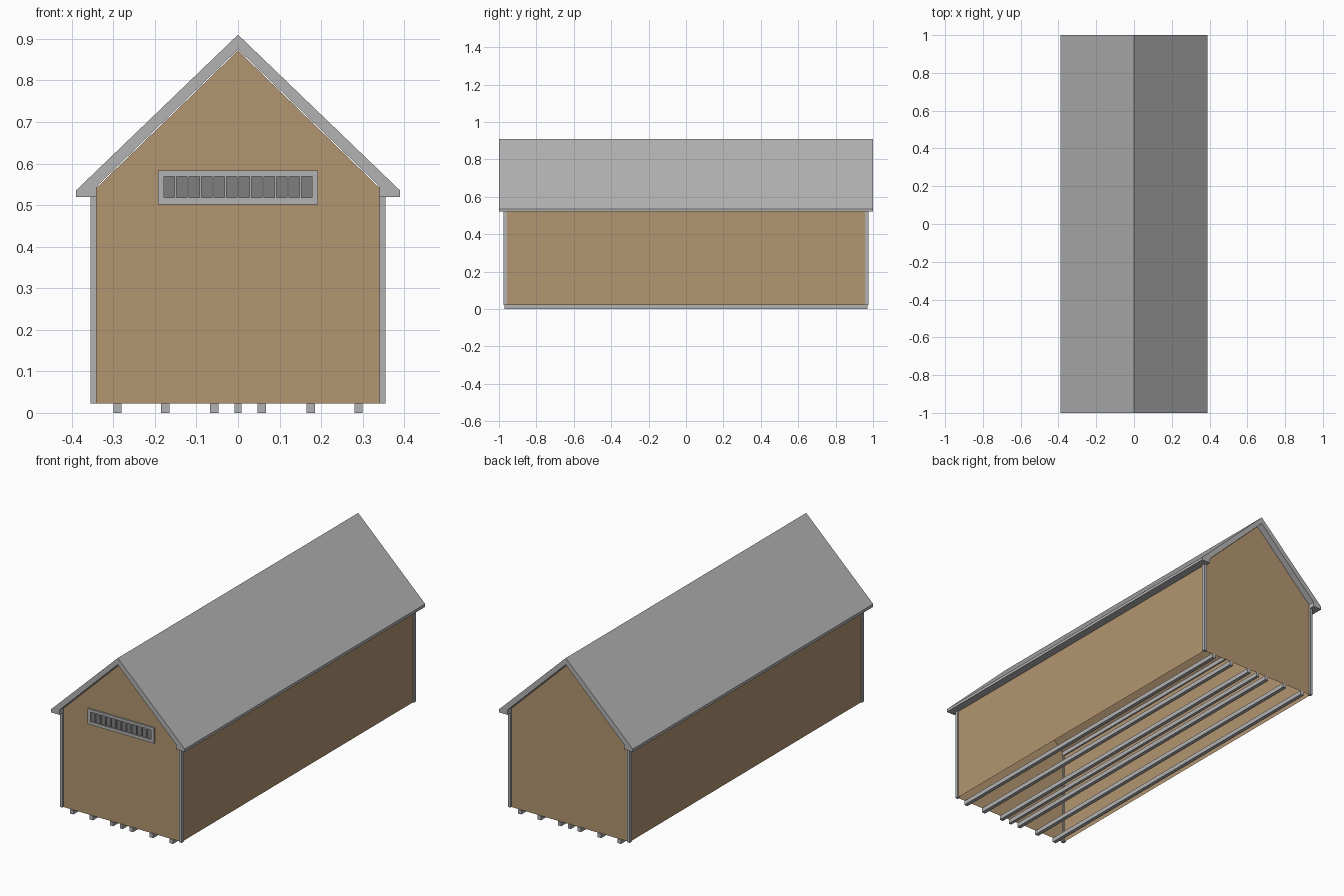
import bpy, bmesh

if "Cube" in bpy.data.objects:
    bpy.data.objects.remove(bpy.data.objects["Cube"])


def material(name, rgb):
    m = bpy.data.materials.new(name)
    m.diffuse_color = (*rgb, 1)
    m.use_nodes = True
    m.node_tree.nodes["Principled BSDF"].inputs["Base Color"].default_value = m.diffuse_color
    return m


GREY = material("light_grey", (0.45, 0.45, 0.45))
WOOD = material("tan_wood", (0.45, 0.30, 0.165))
DARK = material("dark_grey", (0.21, 0.21, 0.21))


def finish(name, bm, mat):
    bmesh.ops.recalc_face_normals(bm, faces=bm.faces)
    me = bpy.data.meshes.new(name)
    bm.to_mesh(me)
    bm.free()
    me.materials.append(mat)
    ob = bpy.data.objects.new(name, me)
    bpy.context.collection.objects.link(ob)
    return ob


def extrude_profile(name, half, y0, y1, mat, open_bottom=False):
    """Mirror the right half of an x,z outline and extrude it along y."""
    pts = half + [(-x, z) for x, z in reversed(half) if x > 1e-6]
    bm = bmesh.new()
    face = bm.faces.new([bm.verts.new((x, y0, z)) for x, z in pts])
    ext = bmesh.ops.extrude_face_region(bm, geom=[face], use_keep_orig=True)["geom"]
    bmesh.ops.translate(bm, vec=(0, y1 - y0, 0),
                        verts=[v for v in ext if isinstance(v, bmesh.types.BMVert)])
    bmesh.ops.recalc_face_normals(bm, faces=bm.faces)
    if open_bottom:
        bm.faces.ensure_lookup_table()
        bottom = [f for f in bm.faces if f.normal.z < -0.9]
        bmesh.ops.delete(bm, geom=bottom, context='FACES_ONLY')
    return finish(name, bm, mat)


def box(name, x0, x1, y0, y1, z0, z1, mat):
    bm = bmesh.new()
    bmesh.ops.create_cube(bm, size=1)
    for v in bm.verts:
        v.co = (x1 if v.co.x > 0 else x0,
                y1 if v.co.y > 0 else y0,
                z1 if v.co.z > 0 else z0)
    return finish(name, bm, mat)


# walls: thin gabled shell, open underneath
extrude_profile("walls", [(0, 0.872), (0.348, 0.534), (0.348, 0.022)],
                -0.966, 0.966, WOOD, open_bottom=True)

# roof: two slopes with boxed eaves, built as left and right halves
slope = [(0, 0.91), (0.39, 0.535), (0.39, 0.52), (0.34, 0.52), (0.34, 0.545), (0, 0.875)]
bm = bmesh.new()
rings = []
for y in (-1, 1):
    outline = slope + [(-x, z) for x, z in reversed(slope[1:-1])]
    # order: right half down and in to the inner ridge, then the left half back up
    rings.append([bm.verts.new((x, y, z)) for x, z in outline])
n = len(rings[0])
for i in range(n):
    j = (i + 1) % n
    bm.faces.new((rings[0][i], rings[0][j], rings[1][j], rings[1][i]))
for r in rings:
    bm.faces.new(r)
finish("roof", bm, GREY)

# corner trim posts
for sx in (-1, 1):
    for sy in (-1, 1):
        xs, ys = sorted((sx * 0.34, sx * 0.355)), sorted((sy * 0.957, sy * 0.975))
        box("corner_post", *xs, *ys, 0.022, 0.53, GREY)

# floor skids
for x in (-0.29, -0.175, -0.0575, 0, 0.0575, 0.175, 0.29):
    w = 0.008 if x == 0 else 0.01
    box("skid", x - w, x + w, -0.97, 0.97, 0, 0.023, GREY)

# front vent: frame rails, mullions and dark panes
FRONT, BACK = -0.975, -0.964
box("vent_top_rail", -0.193, 0.193, FRONT, BACK, 0.569, 0.583, GREY)
box("vent_bottom_rail", -0.193, 0.193, FRONT, BACK, 0.502, 0.518, GREY)
box("vent_panes", -0.185, 0.185, -0.969, BACK, 0.51, 0.575, DARK)
for i in range(13):
    x = -0.18 + i * 0.03
    x0, x1 = x - 0.0025, x + 0.0025
    if i == 0:
        x0 = -0.193
    if i == 12:
        x1 = 0.193
    box("vent_mullion", x0, x1, FRONT, BACK, 0.518, 0.569, GREY)
